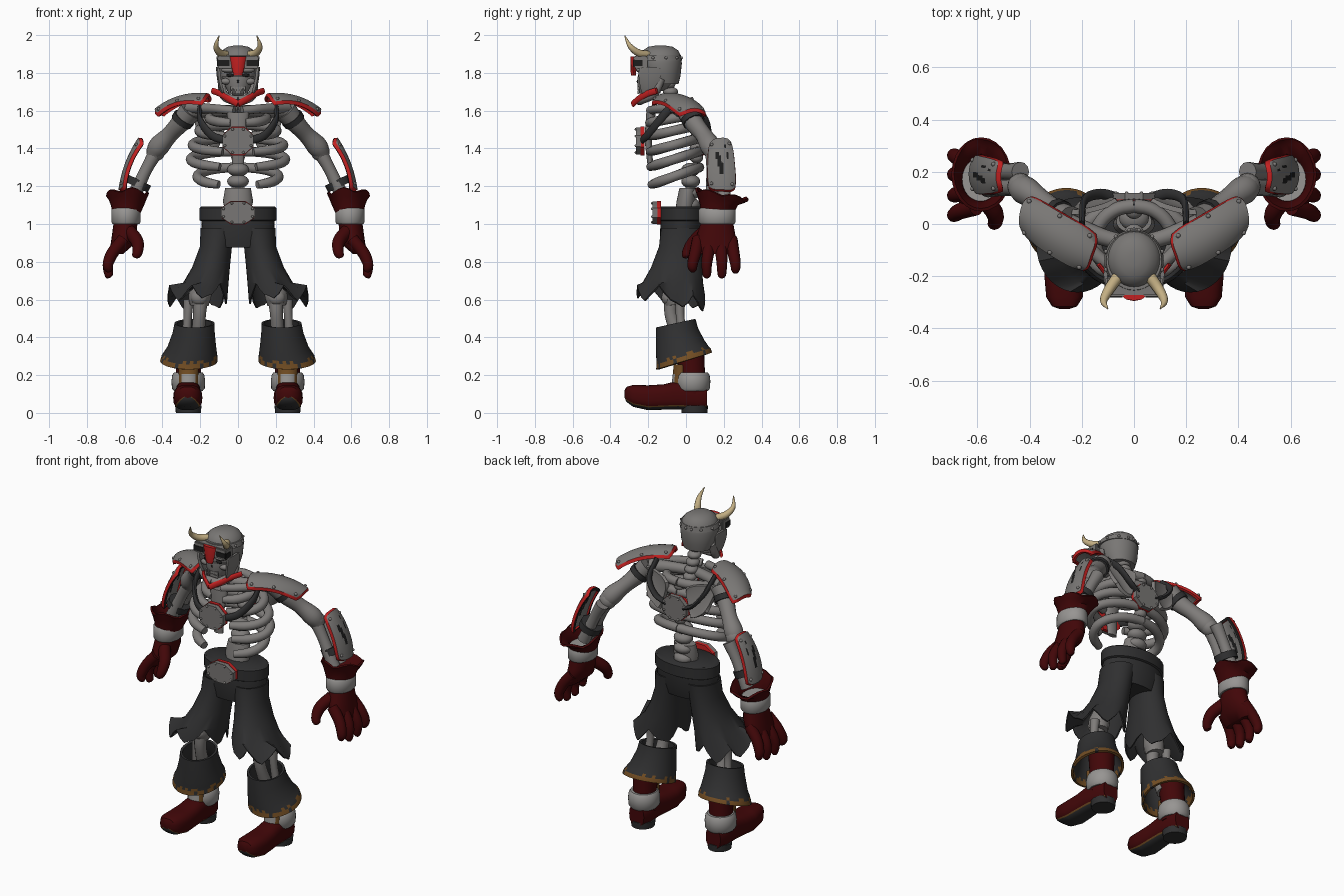
import bpy, bmesh, math, random
from mathutils import Vector, Matrix

random.seed(4)
old = bpy.data.objects.get("Cube")
if old:
    bpy.data.objects.remove(old, do_unlink=True)


def material(name, r, g, b):
    m = bpy.data.materials.new(name)
    m.use_nodes = True
    m.diffuse_color = (r, g, b, 1)
    m.node_tree.nodes["Principled BSDF"].inputs["Base Color"].default_value = (r, g, b, 1)
    return m


bone = material("bone grey", .21, .2, .193)
steel = material("steel grey", .19, .183, .176)
band = material("pale band", .31, .3, .29)
red = material("bright red", .55, .015, .015)
wine = material("dark red leather", .054, .002, .0025)
cloth = material("charcoal cloth", .029, .029, .03)
black = material("near black", .012, .012, .012)
gold = material("worn gold", .17, .075, .017)
horn = material("horn tan", .55, .43, .23)


def finish(name, bm, mats, mirror=False, thick=0, rim=0, recalc=True):
    """Turn a bmesh into a smooth shaded object, optionally thick and mirrored."""
    if recalc:
        bmesh.ops.recalc_face_normals(bm, faces=bm.faces)
    for f in bm.faces:
        f.smooth = True
    mesh = bpy.data.meshes.new(name)
    bm.to_mesh(mesh)
    bm.free()
    for m in mats if isinstance(mats, (list, tuple)) else [mats]:
        mesh.materials.append(m)
    ob = bpy.data.objects.new(name, mesh)
    bpy.context.collection.objects.link(ob)
    if thick:
        mod = ob.modifiers.new("thickness", 'SOLIDIFY')
        mod.thickness, mod.material_offset_rim = thick, rim
    if mirror:
        ob.modifiers.new("mirror", 'MIRROR').use_mirror_merge = False
    ob.modifiers.new("sharp", 'EDGE_SPLIT').split_angle = math.radians(42)


def skin(name, rings, mats, mirror, caps=True, paint=None, thick=0):
    """Bridge a list of vertex rings; paint(ring, segment) gives the material."""
    bm = bmesh.new()
    rows = [[bm.verts.new(p) for p in ring] for ring in rings]
    n = len(rows[0])
    for i, (a, b) in enumerate(zip(rows, rows[1:])):
        for j in range(n):
            k = (j + 1) % n
            f = bm.faces.new((a[j], a[k], b[k], b[j]))
            f.material_index = paint(i, j) if paint else 0
    if caps:
        bm.faces.new(rows[0])
        bm.faces.new(rows[-1])
    finish(name, bm, mats, mirror, thick)


def loft(name, sections, mats, mirror=True, seg=24, along_y=False, jag=(0,), power=1, **kw):
    """Elliptical sections: x, y, z, radius, radius, optional tilt; low power squares them."""
    rings = []
    for s in sections:
        x, y, z, a, b, tilt = (*s, 0)[:6]
        ring = []
        for j in range(seg):
            c, d = [math.copysign(abs(w) ** power, w) for w in
                    (math.cos(j * math.tau / seg), math.sin(j * math.tau / seg))]
            ring.append(Vector((x + a * c, y, z + b * d) if along_y else (x + a * c, y + b * d, z + tilt * b * d)))
        rings.append(ring)
    for j in range(seg):
        rings[-1][j].z += jag[j % len(jag)]
    skin(name, rings, mats, mirror, **kw)


def sweep(name, pts, mat, mirror=True, seg=12, flat=1, sub=5):
    """Round or flattened tube through points x, y, z, radius."""
    p = [Vector(q) for q in pts]
    p = [2 * p[0] - p[1]] + p + [2 * p[-1] - p[-2]]
    path = []
    for a, b, c, d in zip(p, p[1:], p[2:], p[3:]):
        for k in range(sub):
            t = k / sub
            path.append(b + (c - a) * t / 2 + (a * 2 - b * 5 + c * 4 - d) * t * t / 2
                        + (b * 3 - a - c * 3 + d) * t ** 3 / 2)
    path.append(p[-2])
    span = (path[-1] - path[0]).to_3d().normalized()
    up = Vector((0, 1, 0)) if abs(span.z) > .7 else Vector((0, 0, 1))
    rings = []
    for i, q in enumerate(path):
        t = path[min(i + 1, len(path) - 1)].to_3d() - path[max(i - 1, 0)].to_3d()
        side = t.cross(up).normalized()
        top = side.cross(t).normalized()
        rings.append([q.to_3d() + q.w * (math.cos(k * math.tau / seg) * side * flat
                      + math.sin(k * math.tau / seg) * top) for k in range(seg)])
    skin(name, rings, mat, mirror)


def balls(name, centres, size, mat, mirror=True):
    bm = bmesh.new()
    for c in centres:
        bmesh.ops.create_uvsphere(bm, u_segments=16, v_segments=10, radius=1,
                                  matrix=Matrix.Translation(c) @ Matrix.Diagonal((*size, 1)))
    finish(name, bm, mat, mirror)


def block(name, centres, size, mat, mirror=False, bevel=.006):
    bm = bmesh.new()
    for c in centres:
        bmesh.ops.create_cube(bm, matrix=Matrix.Translation(c) @ Matrix.Diagonal((*size, 1)))
    bmesh.ops.bevel(bm, geom=bm.edges[:], offset=bevel, segments=2, affect='EDGES')
    finish(name, bm, mat, mirror)


def plate(name, corners, bulge, thick, mats, lip=0, holes=(), rivets=(), n=16):
    """Domed armour plate with a turned down coloured lip, worn patches and rivets."""
    a, b, c, d = map(Vector, corners)
    out = (b - a).cross(d - a).normalized()

    def at(u, v):
        s, t = (1 + u * (1 - .13 * v ** 4)) / 2, (1 + v * (1 - .13 * u ** 4)) / 2
        drop = lip if max(abs(u), abs(v)) > 1 else 0
        return a.lerp(b, s).lerp(d.lerp(c, s), t) + out * (bulge * (1 - (u * u + v * v) / 2) - drop)
    bm = bmesh.new()
    steps = [-1.03] + [2 * i / (n - 2) - 1 for i in range(n - 1)] + [1.03]
    g = [[bm.verts.new(at(u, v)) for v in steps] for u in steps]
    for i in range(n):
        for j in range(n):
            f = bm.faces.new((g[i][j], g[i + 1][j], g[i + 1][j + 1], g[i][j + 1]))
            border = i in (0, n - 1) or j in (0, n - 1)
            f.material_index = 2 if (i, j) in holes else int(border)
    finish(name, bm, mats, True, thick, 1, recalc=False)
    if rivets:
        balls(name + "_rivets", [at(*r) for r in rivets], (.009, .009, .009), bone)


def badge(name, y, z, w, h, facing):
    """Eight sided plate with a red backing and a ring of rivets."""
    for part, mat, k, off, depth in (("plate", steel, 1, 0, .026), ("backing", red, 1.06, .022, .02)):
        bm = bmesh.new()
        m = (Matrix.Translation((0, y - off * facing, z)) @ Matrix.Diagonal((w, 1, h * k, 1))
             @ Matrix.Rotation(math.pi / 2, 4, 'X') @ Matrix.Rotation(math.pi / 8, 4, 'Z'))
        bmesh.ops.create_cone(bm, cap_ends=True, segments=8, radius1=1, radius2=1, depth=depth, matrix=m)
        finish(name + "_" + part, bm, mat)
    ring = [math.tau * (k + .5) / 8 for k in range(8)]
    balls(name + "_rivets", [(w * .85 * math.cos(t), y + .013 * facing, z + h * .85 * math.sin(t))
                             for t in ring], (.007, .007, .007), bone, False)


# Head: skull, jaw, helmet, visor and horns
balls("skull", [(0, -.15, 1.8)], (.097, .1, .1), bone, False)
loft("upper_jaw", [(0, -.19, 1.69, .05, .055), (0, -.195, 1.73, .068, .063), (0, -.18, 1.78, .088, .078)], bone, False)
sweep("jaw", [(.085, -.13, 1.77, .02), (.08, -.17, 1.69, .024), (.04, -.235, 1.66, .025), (0, -.245, 1.655, .026)], bone)
balls("cheekbones", [(.06, -.225, 1.755)], (.034, .022, .018), bone)
balls("brow_ridges", [(.045, -.235, 1.815)], (.045, .03, .016), bone)
balls("eye_sockets", [(.042, -.245, 1.787)], (.02, .01, .009), black)
balls("nose_hole", [(0, -.255, 1.755)], (.007, .006, .009), black, False)
block("teeth", [(.014 * (k - 2.5), -.252, z) for k in range(6) for z in (1.698, 1.718)], (.012, .012, .019), bone, bevel=.002)
loft("helmet", [(0, -.11, 1.74, .082, .07), (0, -.125, 1.785, .1, .096), (0, -.135, 1.85, .109, .113), (0, -.135, 1.89, .102, .108),
                (0, -.135, 1.918, .085, .095), (0, -.135, 1.938, .055, .065), (0, -.135, 1.945, .02, .025)], steel, False, seg=32)
loft("helmet_band", [(0, -.14, 1.865, .114, .119), (0, -.14, 1.895, .106, .113)], steel, False, seg=32)
balls("helmet_rivets", [(.112 * math.cos(t), -.14 + .117 * math.sin(t), 1.88) for t in (-.9, -.3, .3, .9, 1.4)], (.008, .008, .008), bone)
block("brow_visor", [(0, -.24, 1.857)], (.218, .074, .066), steel)
block("visor_slots", [(.076, -.254, 1.852)], (.072, .054, .038), black, True, .004)
loft("nose_guard", [(0, -.278, 1.785, .022, .012), (0, -.28, 1.82, .032, .015), (0, -.278, 1.888, .043, .015)], red, False, seg=8)
plate("cheek_guard", [(.08, -.235, 1.68), (.088, -.15, 1.69), (.11, -.13, 1.83), (.11, -.255, 1.83)], .012, .014, [steel, steel])
sweep("horns", [(.06, -.2, 1.895, .022), (.095, -.25, 1.905, .02), (.116, -.295, 1.94, .014), (.1, -.325, 1.998, .002)], horn)
sweep("collar_trim", [(0, -.282, 1.635, .018), (.06, -.245, 1.668, .017), (.1, -.2, 1.692, .017), (.135, -.155, 1.705, .017)], red, flat=.5)

# Spine, rib cage and shoulder bones
balls("neck_vertebrae", [(0, -.04 - k * .014, 1.58 + k * .04) for k in range(6)], (.04, .04, .026), bone, False)
balls("back_vertebrae", [(0, .055, 1.3 + k * .052) for k in range(6)], (.036, .036, .03), bone, False)
balls("lumbar_vertebrae", [(0, .025, 1.04 + k * .062) for k in range(5)], (.058, .05, .036), bone, False)
loft("pelvic_bone", [(0, -.01, 1.04, .06, .05), (0, .0, 1.12, .08, .05), (0, .01, 1.19, .068, .045)], bone, False)
for i, (z, w, end) in enumerate([(1.585, .15, 2.9), (1.525, .205, 2.85), (1.455, .24, 2.8), (1.385, .25, 2.75), (1.3, .215, 2.65)]):
    arc = [end * k / 7 for k in range(8)]
    sweep(f"rib_{i + 1}", [(w * math.sin(t), -.065 + .135 * math.cos(t), z - (.025 + .006 * i) * (1 - math.cos(t)),
                           .027 - .005 * (t == arc[-1])) for t in arc], bone, seg=10, sub=3)
loft("breastbone", [(0, -.19, 1.32, .03, .015), (0, -.2, 1.45, .04, .02), (0, -.185, 1.59, .06, .025)], bone, False)
sweep("collar_bones", [(.02, -.19, 1.6, .024), (.12, -.14, 1.61, .024), (.26, .0, 1.615, .032)], bone)
sweep("upper_yoke", [(.0, -.08, 1.6, .03), (.12, -.05, 1.6, .032), (.25, .0, 1.6, .04)], bone)
plate("shoulder_blades", [(.11, .115, 1.4), (.06, .1, 1.58), (.25, .05, 1.62), (.2, .1, 1.46)], -.015, .02, [bone, bone])
badge("chest_badge", -.252, 1.44, .088, .078, -1)
badge("back_badge", .105, 1.44, .088, .08, 1)
sweep("front_straps", [(.2, -.07, 1.63, .022), (.2, -.14, 1.55, .022), (.14, -.205, 1.47, .022), (.06, -.235, 1.44, .02)], cloth, flat=.6)
sweep("back_straps", [(.2, .0, 1.65, .02), (.19, .09, 1.57, .02), (.13, .115, 1.49, .02), (.06, .1, 1.45, .02)], cloth, flat=.6)

# Shoulder armour
edge = [(-.85, -.82), (0, -.87), (.85, -.82), (.88, .75), (0, .87), (-.85, .8)]
plate("shoulder_pad", [(.185, -.2, 1.652), (.445, -.035, 1.585), (.413, .125, 1.585), (.13, -.04, 1.675)],
      .058, .016, [steel, red], lip=.018, rivets=edge)

# Arms
sweep("upper_arm", [(.25, .01, 1.6, .062), (.3, .04, 1.54, .052), (.36, .09, 1.475, .045), (.42, .13, 1.41, .055), (.45, .15, 1.36, .04)], bone)
sweep("arm_strap", [(.282, .03, 1.565, .062), (.3, .042, 1.54, .06)], cloth)
balls("elbow", [(.435, .145, 1.385)], (.05, .05, .052), bone)
for name, y in (("front", .14), ("rear", .2)):
    sweep(name + "_forearm_bone", [(.435, y, 1.38, .038), (.49, y, 1.28, .032), (.56, y, 1.13, .038)], bone)
sweep("forearm_strap", [(.52, .175, 1.232, .067), (.538, .175, 1.195, .067)], cloth)
worn = [(i, j) for i in range(5, 9) for j in range(5, 11) if abs(2 * i + j - 21) < 3] + [(11, 9), (11, 10), (10, 12)]
plate("forearm_guard", [(.617, .112, 1.18), (.617, .27, 1.172), (.513, .245, 1.455), (.513, .118, 1.445)],
      .034, .018, [steel, red, black], lip=.018, holes=worn, rivets=[(-.75, -.8), (.75, -.8), (.75, .8), (-.75, .8)])

# Gloves
loft("glove_cuff", [(.59, .165, 1.06, .075, .09), (.585, .175, 1.1, .088, .1), (.585, .185, 1.13, .1, .125, -.15),
                    (.585, .19, 1.147, .114, .142, -.2)], wine, caps=False, thick=.012, jag=[0, .012, .018, .01, -.006])
loft("glove_band", [(.593, .165, z, .07 + k, .09 + k) for z, k in ((1.0, 0), (1.01, .008), (1.075, .008), (1.085, 0))], band)
loft("hand", [(.595, .165, 1.02, .062, .082), (.6, .16, .95, .066, .1), (.62, .155, .88, .056, .115), (.645, .155, .84, .035, .105)], wine)
for i, (y, tip, drop) in enumerate([(.065, .035, .745), (.125, .11, .715), (.185, .19, .715), (.24, .262, .74)]):
    sweep(f"finger_{i + 1}", [(.605, y, .92, .033), (.662, (y + tip) / 2, .85, .032), (.688, tip, .79, .028),
                              (.684, tip, drop + .015, .022), (.68, tip, drop, .01)], wine)
sweep("thumb", [(.575, .1, .96, .036), (.535, .045, .91, .034), (.53, .01, .86, .028), (.54, .0, .83, .022), (.543, .0, .82, .008)], wine)

# Belt and torn trousers
loft("belt", [(0, -.015, z, .195 + k, .12 + k) for z, k in ((1.015, 0), (1.02, .008), (1.085, .008), (1.092, 0))], cloth, False, seg=32)
badge("buckle", -.165, 1.06, .098, .064, -1)
loft("trouser_hips", [(0, -.015, 1.03, .192, .118), (0, -.02, .95, .195, .118), (0, -.025, .875, .175, .1)], cloth, False, seg=32)
loft("trouser_leg", [(.1, -.02, .98, .098, .112), (.117, -.03, .88, .085, .113), (.143, -.05, .77, .1, .135),
                     (.17, -.07, .69, .12, .16), (.216, -.08, .6, .158, .182, -.18)],
     cloth, seg=36, caps=False, thick=.008, jag=[0, -.01, -.025, 0, .045, .02, -.015, -.03, 0, .03, .065, .03])

# Legs
sweep("thigh_bone", [(.13, -.03, .9, .045), (.17, -.05, .75, .042), (.2, -.065, .63, .06), (.205, -.06, .57, .05)], bone)
balls("kneecap", [(.205, -.1, .61)], (.045, .03, .04), bone)
for name, x, y, r in (("shin", .2, -.075, .042), ("calf", .262, -.03, .028)):
    sweep(name + "_bone", [(x, y, .6, r), (x + .005, y, .5, r * .8), (x + .02, .0, .3, r)], bone)

# Boots
loft("boot_flare", [(.23, -.055, .475, .106, .105, .22), (.235, -.048, .42, .112, .112, .25), (.245, -.03, .345, .13, .128, .3),
                    (.253, -.02, .315, .142, .137, .3), (.257, -.013, .3, .148, .143, .3), (.26, -.01, .275, .152, .148, .3)],
     [cloth, gold], seg=48, caps=False, thick=.014, paint=lambda i, j: int(random.random() < (0, 0, 0, .4, .85)[i]))
loft("boot_shaft", [(.262, .03, .1, .07, .075), (.262, .03, .22, .066, .07), (.255, .02, .36, .075, .075)], wine)
loft("ankle_band", [(.263, .035, z, .075 + k, .08 + k) for z, k in ((.115, 0), (.13, .012), (.17, .014), (.2, .01), (.215, 0))],
     band, seg=32)
loft("boot_tongue", [(.262, -.035, .12, .05, .045), (.262, -.032, .16, .052, .043), (.262, -.03, .205, .052, .04), (.262, -.03, .255, .055, .035)],
     [band, gold], paint=lambda i, j: int(i == 2 or not 14 < j < 21))
loft("shoe", [(.266, -.325, .1, .02, .02), (.266, -.315, .098, .048, .04), (.266, -.28, .09, .07, .058), (.266, -.2, .08, .077, .066),
              (.265, -.12, .084, .073, .067), (.264, -.04, .094, .067, .076), (.263, .06, .08, .067, .068), (.263, .11, .08, .05, .06)],
     [wine, gold, cloth], along_y=True, seg=40, power=.75,
     paint=lambda i, j: 2 if 24 < j < 35 else int(j in (24, 35)))
loft("heel", [(.263, .045, 0, .066, .068), (.263, .045, .04, .07, .072)], cloth)
